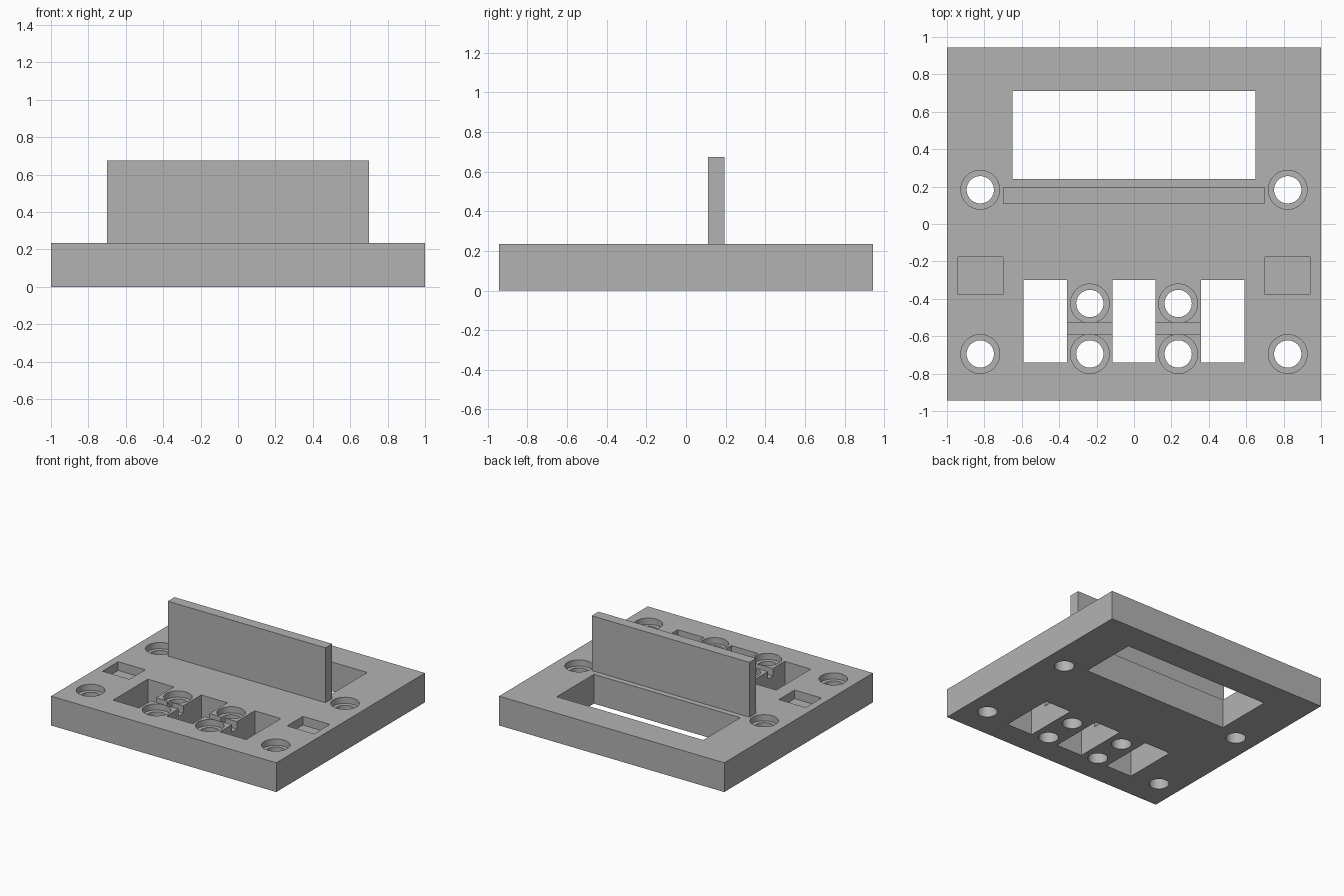
import bpy

cube = bpy.data.objects.get("Cube")
if cube:
    bpy.data.objects.remove(cube, do_unlink=True)

grey = bpy.data.materials.new("plain grey")
grey.use_nodes = True
colour = (0.45, 0.45, 0.45, 1)
grey.diffuse_color = colour
grey.node_tree.nodes["Principled BSDF"].inputs["Base Color"].default_value = colour

TOP = 0.235     # plate thickness
OVER = 0.1      # how far cutters reach past a face


def box(name, x0, x1, y0, y1, z0, z1):
    bpy.ops.mesh.primitive_cube_add(size=1, location=((x0 + x1) / 2, (y0 + y1) / 2, (z0 + z1) / 2))
    ob = bpy.context.object
    ob.name = name
    ob.scale = (x1 - x0, y1 - y0, z1 - z0)
    bpy.ops.object.transform_apply(location=False, rotation=False, scale=True)
    ob.data.materials.append(grey)
    return ob


def cylinder(name, x, y, radius, z0, z1):
    bpy.ops.mesh.primitive_cylinder_add(vertices=48, radius=radius, depth=z1 - z0,
                                        location=(x, y, (z0 + z1) / 2))
    ob = bpy.context.object
    ob.name = name
    ob.data.materials.append(grey)
    return ob


def cut(target, cutter):
    mod = target.modifiers.new("cut", 'BOOLEAN')
    mod.operation = 'DIFFERENCE'
    mod.solver = 'EXACT'
    mod.object = cutter
    cutter.hide_render = True
    bpy.context.view_layer.objects.active = target
    bpy.ops.object.modifier_apply(modifier=mod.name)
    bpy.data.objects.remove(cutter, do_unlink=True)


# Base plate and upright panel
plate = box("base_plate", -1, 1, -0.943, 0.943, 0, TOP)
box("upright_panel", -0.7, 0.7, 0.11, 0.195, TOP, 0.675)

# Large window behind the panel
cut(plate, box("window_cutter", -0.65, 0.65, 0.24, 0.71, -OVER, TOP + OVER))

# Three slots at the front
for x in (-0.475, 0, 0.475):
    cut(plate, box("slot_cutter", x - 0.116, x + 0.116, -0.74, -0.3, -OVER, TOP + OVER))

for side in (-1, 1):
    # Shallow pockets near the sides
    x = side * 0.82
    cut(plate, box("pocket_cutter", x - 0.12, x + 0.12, -0.377, -0.177, TOP - 0.07, TOP + OVER))
    # Grooves joining neighbouring slots
    x = side * 0.237
    cut(plate, box("groove_cutter", x - 0.13, x + 0.13, -0.59, -0.527, TOP - 0.06, TOP + OVER))
    # Counterbored screw holes
    for hx, hy in ((0.822, 0.183), (0.822, -0.695), (0.236, -0.425), (0.236, -0.695)):
        cut(plate, cylinder("counterbore_cutter", side * hx, hy, 0.104, TOP - 0.05, TOP + OVER))
        cut(plate, cylinder("hole_cutter", side * hx, hy, 0.073, -OVER, TOP + OVER))

# Smooth hole walls, crisp edges
bpy.ops.object.select_all(action='DESELECT')
plate.select_set(True)
bpy.context.view_layer.objects.active = plate
bpy.ops.object.shade_smooth_by_angle()
